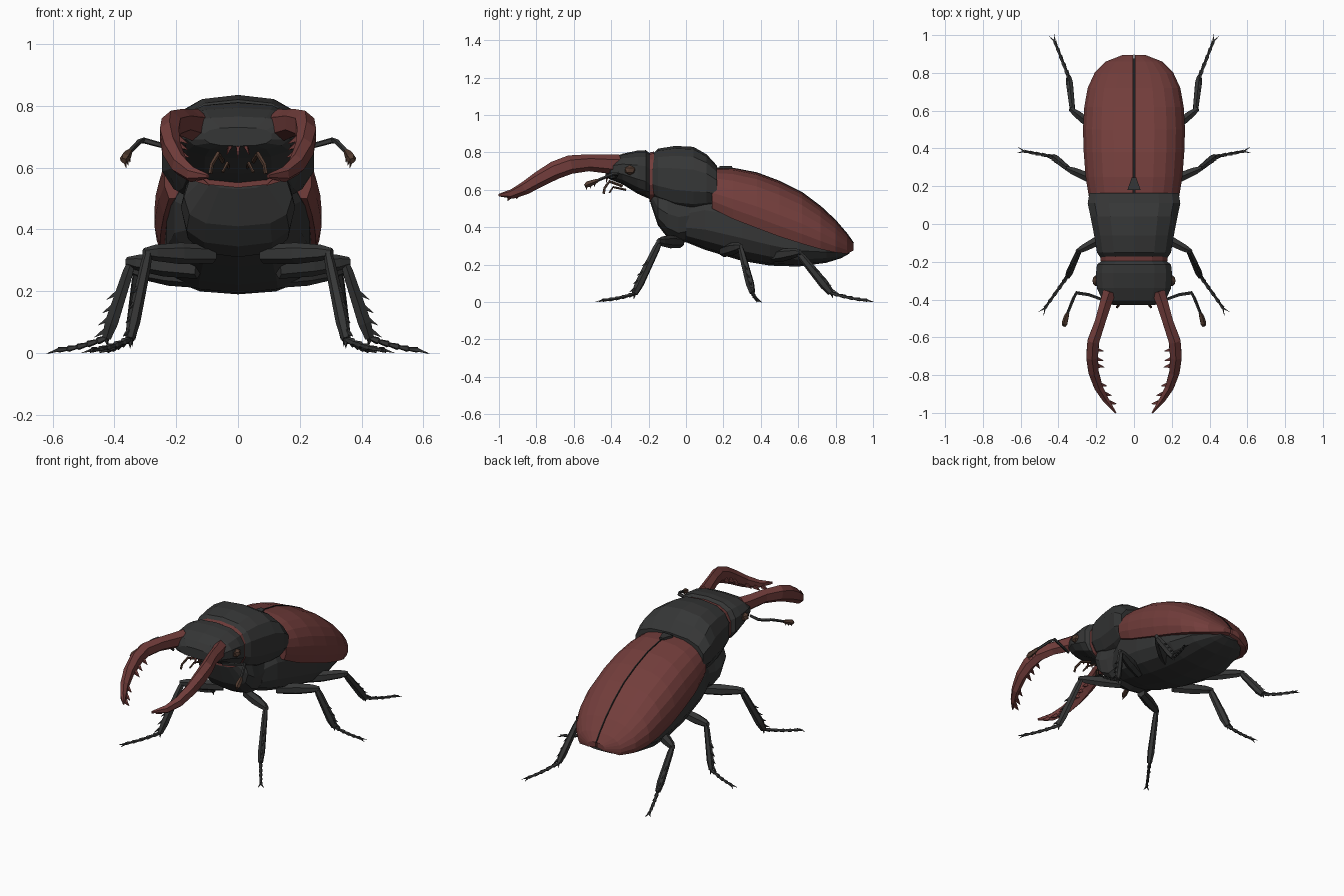
import bpy, bmesh
from math import sin, cos, pi, radians
from mathutils import Vector

cube = bpy.data.objects.get("Cube")
if cube:
    bpy.data.objects.remove(cube)


def material(name, color):
    m = bpy.data.materials.new(name)
    m.use_nodes = True
    m.diffuse_color = (*color, 1)
    m.node_tree.nodes["Principled BSDF"].inputs["Base Color"].default_value = (*color, 1)
    return m


SHELL = material("shell charcoal", (0.036, 0.037, 0.037))
RED = material("dark red", (0.17, 0.047, 0.044))
BROWN = material("brown", (0.085, 0.045, 0.03))
BLACK = material("seam black", (0.012, 0.012, 0.012))


def finish(name, bm, mat, mirror=False):
    bmesh.ops.recalc_face_normals(bm, faces=bm.faces[:])
    mesh = bpy.data.meshes.new(name)
    bm.to_mesh(mesh)
    bm.free()
    mesh.materials.append(mat)
    ob = bpy.data.objects.new(name, mesh)
    bpy.context.collection.objects.link(ob)
    if mirror:
        ob.modifiers.new("Mirror", 'MIRROR').use_mirror_merge = False
    return ob


def skin(bm, rings):
    """Bridge closed rings of points and cap both ends."""
    rows = [[bm.verts.new(p) for p in ring] for ring in rings]
    n = len(rows[0])
    for a, b in zip(rows, rows[1:]):
        for i in range(n):
            bm.faces.new((a[i], a[(i + 1) % n], b[(i + 1) % n], b[i]))
    bm.faces.new(rows[0])
    bm.faces.new(rows[-1])


def spow(v, e):
    return abs(v) ** e * (1 if v >= 0 else -1)


def body(name, sections, mat, sides=14, power=0.75):
    """Loft rounded cross-sections given as (y, half width, bottom, top)."""
    bm = bmesh.new()
    rings = []
    for y, w, lo, hi in sections:
        ts = [2 * pi * i / sides + pi / 2 for i in range(sides)]
        rings.append([(w * spow(cos(t), power), y,
                       (lo + hi) / 2 + (hi - lo) / 2 * spow(sin(t), power)) for t in ts])
    skin(bm, rings)
    return finish(name, bm, mat)


def tube(bm, pts, radii, sides=6, flat=1.0):
    """Sweep a polygon along points; flat scales its sideways radius."""
    pts = [Vector(p) for p in pts]
    rings = []
    for i, p in enumerate(pts):
        d = (pts[min(i + 1, len(pts) - 1)] - pts[max(i - 1, 0)]).normalized()
        side = d.cross(Vector((0, 0, 1))).normalized()
        up = side.cross(d)
        ts = [2 * pi * (k + 0.5) / sides for k in range(sides)]
        rings.append([p + radii[i] * (flat * cos(t) * side + sin(t) * up) for t in ts])
    skin(bm, rings)


def spike(bm, base, direction, length, r):
    base = Vector(base)
    tube(bm, [base, base + Vector(direction).normalized() * length], [r, r * 0.08], 4)


# Trunk
body("abdomen", [(0.0, .17, .32, .55), (.1, .21, .28, .6), (.3, .235, .22, .58),
                 (.45, .24, .195, .52), (.6, .23, .19, .44), (.75, .19, .21, .38),
                 (.83, .13, .235, .32), (.875, .07, .26, .29)], SHELL)
body("chest", [(-.19, .1, .53, .62), (-.15, .175, .41, .6), (-.1, .185, .345, .6),
               (-.04, .18, .31, .6), (.07, .17, .34, .6)], SHELL, 12)
body("pronotum", [(-.18, .18, .55, .79), (-.15, .2, .52, .82), (-.06, .215, .48, .835),
                  (.04, .235, .47, .83), (.11, .25, .485, .79), (.165, .24, .5, .73)], SHELL)
body("neck_band", [(-.195, .18, .535, .8), (-.172, .18, .535, .805)], RED)
body("head", [(-.43, .11, .67, .73), (-.405, .17, .655, .765), (-.34, .2, .63, .793),
              (-.26, .205, .58, .81), (-.215, .2, .56, .812), (-.192, .17, .55, .795)], SHELL)

# Wing cases
CASES = [(.14, .24, .5, .715), (.25, .258, .445, .715), (.38, .268, .395, .69),
         (.5, .272, .35, .645), (.62, .265, .312, .585), (.72, .247, .283, .51),
         (.8, .21, .265, .435), (.86, .15, .258, .365), (.895, .06, .275, .315)]
GAP = .004
bm = bmesh.new()
rings = []
for y, w, lo, hi in CASES:
    ring = [(GAP, y, lo + .01)]
    for k in range(8):
        t = radians(-25 + 115 * k / 7)
        rise = (sin(t) + sin(radians(25))) / (1 + sin(radians(25)))
        ring.append((GAP + (w - GAP) * max(cos(t), 0) ** .75, y, lo + (hi - lo) * rise))
    rings.append(ring)
skin(bm, rings)
finish("wing_cases", bm, RED, True)

bm = bmesh.new()
tube(bm, [(0, y, hi) for y, w, lo, hi in CASES], [.005] * len(CASES), 4)
finish("wing_seam", bm, BLACK)

bm = bmesh.new()
skin(bm, [[(-.035, .18, z), (.035, .18, z), (.012, .245, z), (-.012, .245, z)] for z in (.7, .728)])
finish("scutellum", bm, SHELL)

# Jaws with inner teeth
bm = bmesh.new()
JAW = [(.13, -.36, .735), (.15, -.42, .738), (.18, -.52, .745), (.215, -.62, .735), (.222, -.7, .705),
       (.215, -.78, .66), (.19, -.86, .61), (.15, -.93, .578), (.097, -1.0, .572)]
tube(bm, JAW, [.055, .05, .045, .05, .049, .043, .036, .026, .007], 6, .72)
for x, y, z in [(.2, -.665, .7), (.2, -.715, .68), (.195, -.75, .655),
                (.18, -.85, .6), (.155, -.9, .575), (.13, -.945, .565)]:
    spike(bm, (x, y, z), (-1, -.2, -.6), .045, .016)
finish("jaws", bm, RED, True)

bm = bmesh.new()
for x, size in [(-.022, .03), (0, .04), (.022, .03)]:
    spike(bm, (x, -.42, .68), (x, -.01, -.06), size + .012, .011)
finish("lip_teeth", bm, RED)

# Eyes, feelers and mouth palps
bm = bmesh.new()
bmesh.ops.create_icosphere(bm, subdivisions=1, radius=.032)
bmesh.ops.scale(bm, vec=(.7, 1, .85), verts=bm.verts)
bmesh.ops.translate(bm, vec=(.2, -.3, .705), verts=bm.verts)
finish("eyes", bm, BROWN, True)

bm = bmesh.new()
tube(bm, [(.17, -.4, .665), (.24, -.375, .67), (.305, -.365, .688), (.32, -.395, .683), (.352, -.475, .65)],
     [.008, .009, .01, .009, .008], 5)
finish("feelers", bm, SHELL, True)
bm = bmesh.new()
tube(bm, [(.35, -.47, .652), (.357, -.49, .643), (.366, -.525, .63), (.37, -.54, .622)],
     [.009, .014, .017, .01], 5)
for s in (0, 1, 2):
    spike(bm, (.355 + .006 * s, -.485 - .022 * s, .645 - .009 * s), (-.2, -.2, -1), .03, .008)
finish("feeler_clubs", bm, BROWN, True)

bm = bmesh.new()
tube(bm, [(.05, -.34, .62), (.065, -.41, .645), (.085, -.435, .61), (.09, -.44, .58)],
     [.008, .008, .007, .007], 5)
tube(bm, [(.03, -.32, .6), (.035, -.39, .615), (.05, -.41, .585)], [.006, .006, .005], 5)
finish("mouth_palps", bm, BROWN, True)


# Legs: thigh, spiny shin, segmented foot and two claws
def leg(name, hip, knee, ankle, toe):
    hip, knee, ankle, toe = map(Vector, (hip, knee, ankle, toe))
    bm = bmesh.new()
    tube(bm, [hip, hip.lerp(knee, .5), knee.lerp(hip, .1), knee.lerp(hip, -.07)],
         [.03, .035, .026, .014], 6, .85)
    tube(bm, [knee.lerp(ankle, -.04), knee.lerp(ankle, .15), knee.lerp(ankle, .8), ankle],
         [.014, .021, .026, .018], 6, .8)
    shin = (ankle - knee).normalized()
    out = (toe - ankle).normalized()
    for f in (.4, .58, .74, .9):
        spike(bm, knee.lerp(ankle, f) + out * .015, out + shin * .5, .04, .01)
    spike(bm, ankle, shin - out * .4, .03, .01)
    # foot drops quickly, then runs flat
    end = ankle.lerp(toe, .92)
    pts, radii = [], []
    for i in range(5):
        for f, r in ((.02, .008), (.85, .013)):
            u = (i + f) / 5
            p = ankle.lerp(end, u)
            p.z = toe.z + (ankle.z - toe.z) * (1 - u) ** 1.6
            pts.append(p)
            radii.append(r * (1 - .25 * u))
    tube(bm, pts, radii, 5)
    side = out.cross(Vector((0, 0, 1)))
    for s in (1, -1):
        spike(bm, pts[-1], out + side * s * .45 - Vector((0, 0, .1)), .042, .007)
    finish(name, bm, SHELL, True)


leg("front_legs", (.08, -.03, .32), (.29, -.14, .325), (.35, -.275, .045), (.485, -.465, .01))
leg("middle_legs", (.13, .2, .27), (.345, .29, .295), (.425, .355, .05), (.6, .388, .01))
leg("rear_legs", (.12, .44, .24), (.325, .6, .265), (.345, .775, .05), (.43, .99, .01))
